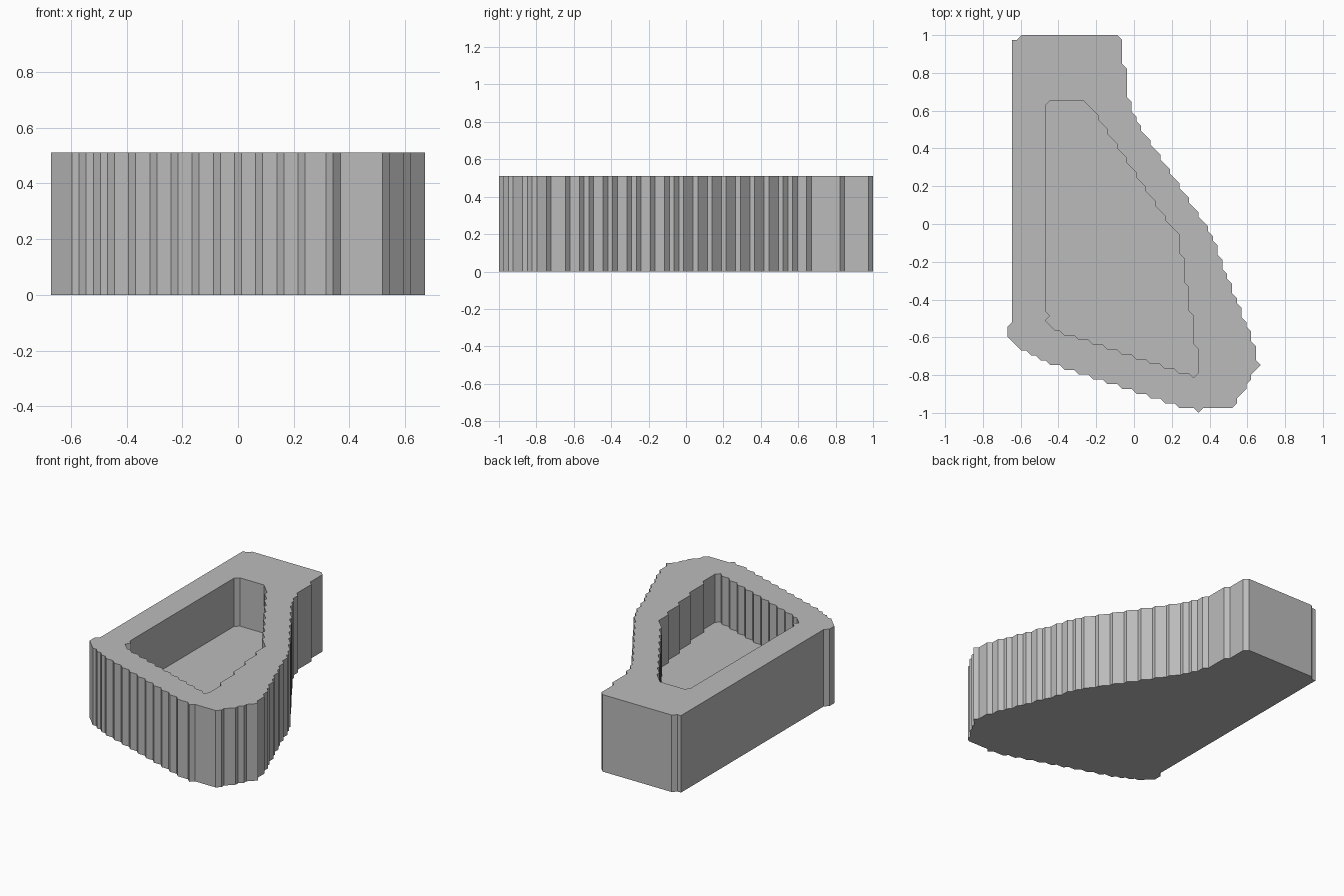
import bpy
import bmesh

cube = bpy.data.objects.get("Cube")
if cube:
    bpy.data.objects.remove(cube)

CELL = 2 / 79
HEIGHT = 0.51
FLOOR = 0.19

# Compass moves: capitals are straight, lower case are the diagonals
MOVES = {"N": (0, 1), "S": (0, -1), "E": (1, 0), "W": (-1, 0),
         "a": (-1, 1), "b": (1, 1), "c": (-1, -1), "d": (1, -1)}


def trace(start, moves):
    """Walk a closed outline on the grid, keeping only its corners."""
    x, y = start
    points = []
    previous = moves[-1]
    for move in moves:
        if move != previous:
            points.append((x * CELL - 0.671, y * CELL - 1))
        dx, dy = MOVES[move]
        x, y, previous = x + dx, y + dy, move
    return points


def climb(*runs):
    """Stepped edge going up and left: straight runs, each ending in a notch."""
    return "".join("N" * n + "a" for n in runs)


# Stepped outline of the block, anticlockwise from the back right corner
outer = trace((1, 78),
              "S" * 59 + "c" + "SS" + "ddd" + "Ed" * 3 + "EEd" * 9 + "EEEd"
              + "b" + "E" * 6 + "bNbbNbNbb"
              + climb(0, 3, 2, 1, 2, 1, 2, 1, 2, 2, 1) + "Naa" * 7
              + climb(1, 1, 2, 6, 5) + "W" * 20 + "cW")

# Stepped outline of the pocket
inner = trace((7.95, 64.3),
              "S" * 43 + "dcddEd" + "EEd" * 8 + "EEdb"
              + climb(5, 6, 5, 5) + "N" * 4 + "a" + "aaN" * 8 + "aaa"
              + "W" * 7 + "c")

bm = bmesh.new()


def wall(points, low, high):
    """Vertical wall along an outline; returns its lower and upper vertices."""
    bottom = [bm.verts.new((x, y, low)) for x, y in points]
    top = [bm.verts.new((x, y, high)) for x, y in points]
    for i in range(len(points)):
        bm.faces.new((bottom[i - 1], bottom[i], top[i], top[i - 1]))
    return bottom, top


# Outer wall with base, pocket wall with floor
base, rim_outer = wall(outer, 0, HEIGHT)
bm.faces.new(base)
floor, rim_inner = wall(inner, FLOOR, HEIGHT)
bm.faces.new(floor)

# Flat rim between the two outlines
rim = [e for e in bm.edges if all(v.co.z > HEIGHT - 0.001 for v in e.verts)]
filled = bmesh.ops.triangle_fill(bm, edges=rim, use_beauty=True)
bmesh.ops.recalc_face_normals(bm, faces=bm.faces)

mesh = bpy.data.meshes.new("pocketed_block")
bm.to_mesh(mesh)
bm.free()
block = bpy.data.objects.new("pocketed_block", mesh)
bpy.context.collection.objects.link(block)

# Plain grey material
grey = bpy.data.materials.new("plain_grey")
grey.use_nodes = True
color = (0.5, 0.5, 0.5, 1)
grey.diffuse_color = color
grey.node_tree.nodes["Principled BSDF"].inputs["Base Color"].default_value = color
mesh.materials.append(grey)
